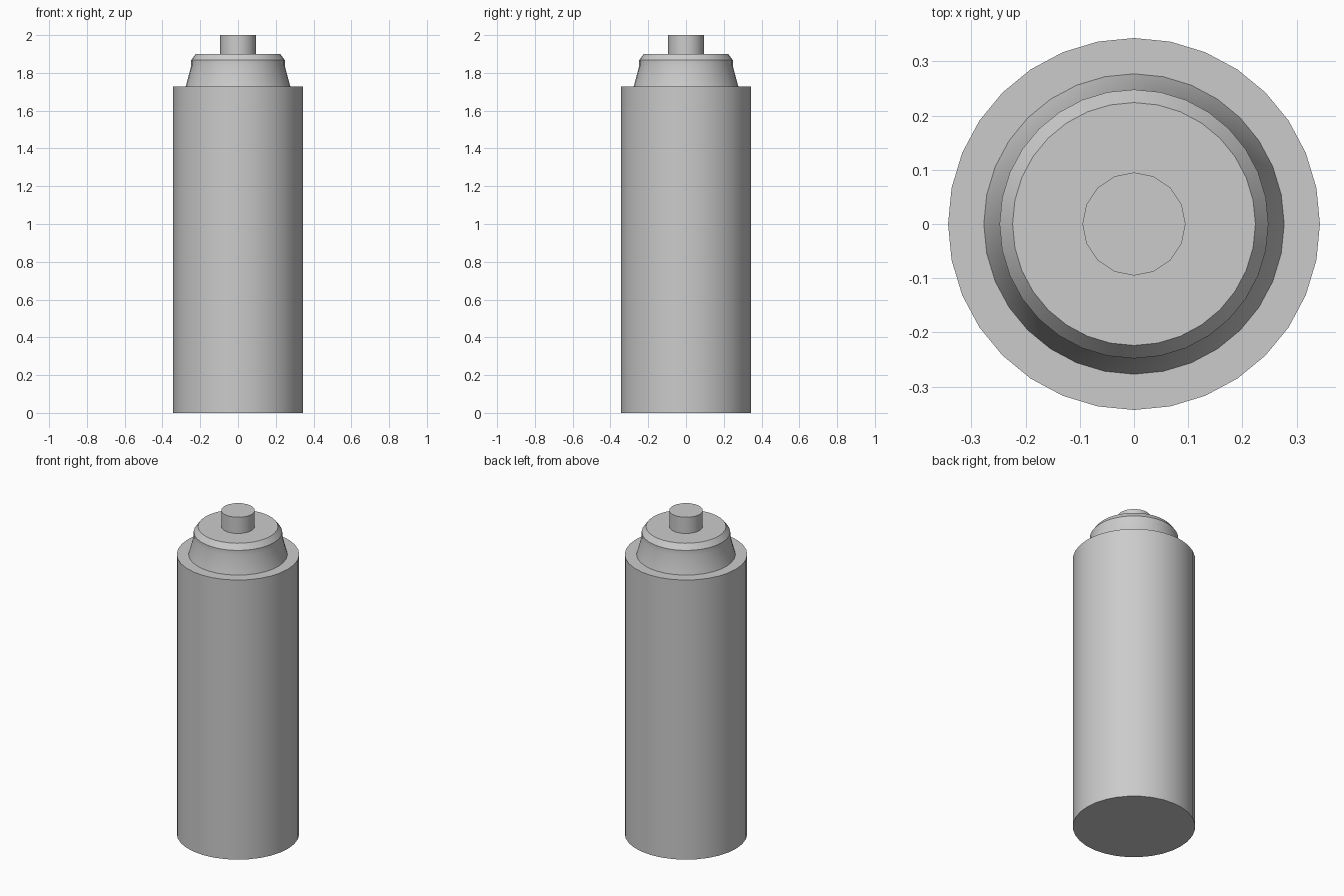
import bpy, bmesh, math

if "Cube" in bpy.data.objects:
    bpy.data.objects.remove(bpy.data.objects["Cube"])


def lathe(name, profile, sides):
    """Revolve (radius, z) points around z and cap both ends."""
    bm = bmesh.new()
    rings = []
    for r, z in profile:
        rings.append([bm.verts.new((r * math.cos(2 * math.pi * i / sides),
                                    r * math.sin(2 * math.pi * i / sides), z))
                      for i in range(sides)])
    for low, high in zip(rings, rings[1:]):
        for i in range(sides):
            j = (i + 1) % sides
            bm.faces.new((low[i], low[j], high[j], high[i]))
    bm.faces.new(rings[0][::-1])
    bm.faces.new(rings[-1])
    mesh = bpy.data.meshes.new(name)
    bm.to_mesh(mesh)
    bm.free()
    obj = bpy.data.objects.new(name, mesh)
    bpy.context.collection.objects.link(obj)
    bpy.ops.object.select_all(action='DESELECT')
    obj.select_set(True)
    bpy.context.view_layer.objects.active = obj
    bpy.ops.object.shade_smooth_by_angle(angle=math.radians(25))
    return obj


# Main cylinder
lathe("can_body", [(0.343, 0), (0.343, 1.728)], 32)

# Tapered shoulder with a short rim and chamfered top
lathe("collar", [(0.277, 1.728), (0.248, 1.836), (0.248, 1.867), (0.224, 1.9)], 32)

# Push button
lathe("button", [(0.095, 1.9), (0.095, 2.0)], 16)
